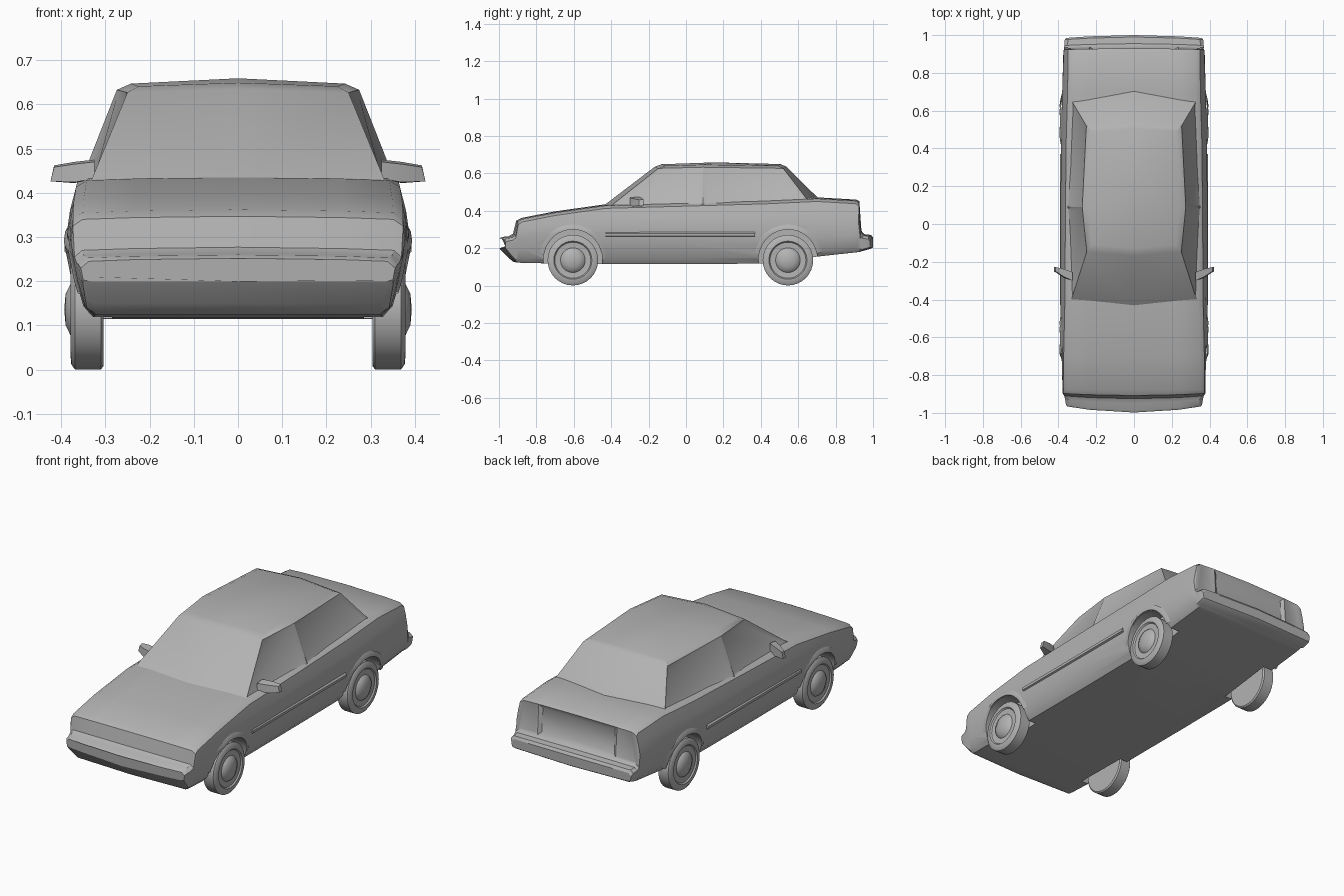
import bpy, bmesh, math
from mathutils import Matrix

if "Cube" in bpy.data.objects:
    bpy.data.objects.remove(bpy.data.objects["Cube"])

# One plain grey for the whole car
GREY = (0.45, 0.45, 0.45, 1)
grey = bpy.data.materials.new("plain grey")
grey.use_nodes = True
grey.diffuse_color = GREY
grey.node_tree.nodes["Principled BSDF"].inputs["Base Color"].default_value = GREY


def finish(name, bm, angle=32):
    bmesh.ops.remove_doubles(bm, verts=bm.verts, dist=0.0001)
    bmesh.ops.recalc_face_normals(bm, faces=bm.faces)
    mesh = bpy.data.meshes.new(name)
    bm.to_mesh(mesh)
    bm.free()
    mesh.materials.append(grey)
    ob = bpy.data.objects.new(name, mesh)
    bpy.context.collection.objects.link(ob)
    smooth(ob, angle)
    return ob


def smooth(ob, angle):
    bpy.ops.object.select_all(action="DESELECT")
    ob.select_set(True)
    bpy.context.view_layer.objects.active = ob
    bpy.ops.object.shade_smooth_by_angle(angle=math.radians(angle))


def loft(bm, rings, closed=True):
    rows = [[bm.verts.new(p) for p in ring] for ring in rings]
    for a, b in zip(rows, rows[1:]):
        n = len(a)
        for i in range(n if closed else n - 1):
            j = (i + 1) % n
            bm.faces.new((a[i], a[j], b[j], b[i]))
    return rows


def mirror_x(bm):
    geom = bm.verts[:] + bm.edges[:] + bm.faces[:]
    copy = bmesh.ops.duplicate(bm, geom=geom)["geom"]
    verts = [v for v in copy if isinstance(v, bmesh.types.BMVert)]
    bmesh.ops.scale(bm, vec=(-1, 1, 1), verts=verts)


# Half width of the body side at each height
SIDE = [(0.11, 0.345), (0.2, 0.372), (0.29, 0.39), (0.36, 0.38), (0.43, 0.362), (0.48, 0.345)]


def half_width(z):
    for (z0, w0), (z1, w1) in zip(SIDE, SIDE[1:]):
        if z <= z1:
            return w0 + (w1 - w0) * (z - z0) / (z1 - z0)
    return SIDE[-1][1]


def section(y, low, top, scale):
    edge = top - 0.015
    pts = [(0, low), (scale * half_width(low) - 0.015, low)]
    for f in (0.1, 0.35, 0.6, 0.82, 1):
        z = low + (edge - low) * f
        pts.append((scale * half_width(z), z))
    pts += [(scale * half_width(top) - 0.02, top), (0.235, top + 0.004), (0, top + 0.007)]
    bow = 0.25 * max(0, -0.87 - y) - 0.12 * max(0, y - 0.88)
    ring = [(x, y + bow * (x / 0.35) ** 2, z) for x, z in pts]
    return ring + [(-x, yy, z) for x, yy, z in ring[-2:0:-1]]


# Lower body: y, underside height, top height, width scale
STATIONS = [
    (-0.998, 0.2, 0.245, 0.94), (-0.985, 0.185, 0.253, 0.95), (-0.95, 0.15, 0.257, 0.96),
    (-0.925, 0.128, 0.27, 0.965), (-0.908, 0.124, 0.34, 0.97), (-0.88, 0.122, 0.355, 0.975),
    (-0.7, 0.118, 0.39, 0.99), (-0.43, 0.115, 0.428, 1), (0, 0.115, 0.44, 1),
    (0.42, 0.118, 0.452, 1), (0.7, 0.155, 0.465, 0.99), (0.91, 0.178, 0.453, 0.97),
    (0.93, 0.18, 0.442, 0.965), (0.942, 0.185, 0.28, 0.965), (0.955, 0.188, 0.268, 0.965),
    (0.99, 0.198, 0.264, 0.96), (1.0, 0.205, 0.25, 0.95)]
bm = bmesh.new()
rows = loft(bm, [section(*s) for s in STATIONS])
bm.faces.new(rows[0])
bm.faces.new(rows[-1])
bmesh.ops.recalc_face_normals(bm, faces=bm.faces)

# Sunken number plate panel and tail lamps
tail = [f for f in bm.faces if f.normal.y > 0.9 and f.calc_center_median().z > 0.3]
plate = [f for f in tail if abs(f.calc_center_median().x) < 0.2]
lamps = [f for f in tail if 0.2 < abs(f.calc_center_median().x) < 0.33]
bmesh.ops.inset_region(bm, faces=plate, thickness=0.025, depth=-0.012)
bmesh.ops.inset_individual(bm, faces=lamps, thickness=0.015, depth=-0.004)
body = finish("body", bm)

# Wheel wells cut into the body
WHEELS_Y = (-0.605, 0.545)
for y in WHEELS_Y:
    for side in (-1, 1):
        bm = bmesh.new()
        bmesh.ops.create_cone(bm, cap_ends=True, segments=40, radius1=0.157, radius2=0.157, depth=0.3,
                              matrix=Matrix.Translation((side * 0.435, y, 0.145))
                              @ Matrix.Rotation(math.pi / 2, 4, "Y"))
        cutter = finish("wheel_well_cutter", bm)
        cutter.hide_render = True
        mod = body.modifiers.new("wheel well", "BOOLEAN")
        mod.object = cutter
        mod.solver = "EXACT"
        bpy.context.view_layer.objects.active = body
        bpy.ops.object.modifier_apply(modifier=mod.name)
        bpy.data.objects.remove(cutter)
smooth(body, 32)

# Cabin: half outlines from front centre to rear centre, at three heights
LEVELS = [
    [(0, -0.45, 0.42), (0.335, -0.41, 0.42), (0.354, 0.09, 0.43), (0.335, 0.66, 0.445), (0, 0.725, 0.45)],
    [(0, -0.168, 0.635), (0.25, -0.148, 0.627), (0.274, 0.09, 0.633), (0.252, 0.52, 0.627), (0, 0.535, 0.637)],
    [(0, -0.13, 0.649), (0.225, -0.11, 0.641), (0.242, 0.09, 0.647), (0.222, 0.49, 0.641), (0, 0.505, 0.65)]]
bm = bmesh.new()
rows = loft(bm, LEVELS, closed=False)
crown = bm.verts.new((0, 0.15, 0.659))
a, b, c, d, e = rows[2]
bm.faces.new((a, b, c, crown))
bm.faces.new((crown, c, d, e))
mirror_x(bm)
bmesh.ops.remove_doubles(bm, verts=bm.verts, dist=0.0001)
bmesh.ops.recalc_face_normals(bm, faces=bm.faces)
windows = [f for f in bm.faces if abs(f.normal.x) > 0.8 and f.calc_area() > 0.03]
bmesh.ops.inset_individual(bm, faces=windows, thickness=0.028, depth=-0.006)
finish("cabin", bm, 28)

# Wheels: lathed tyre with a domed hub, given as radius and x
TYRE = [(0, 0.393), (0.035, 0.39), (0.06, 0.378), (0.066, 0.37), (0.096, 0.372), (0.102, 0.379),
        (0.124, 0.377), (0.135, 0.369), (0.135, 0.31), (0.128, 0.304), (0, 0.304)]
for y, place in zip(WHEELS_Y, ("front", "rear")):
    for side, hand in ((1, "left"), (-1, "right")):
        bm = bmesh.new()
        loft(bm, [[(side * x, y + r * math.cos(t), 0.136 + r * math.sin(t))
                   for t in (math.tau * k / 32 for k in range(32))] for r, x in TYRE])
        bmesh.ops.dissolve_degenerate(bm, edges=bm.edges, dist=0.0001)
        finish(f"{place}_{hand}_wheel", bm, 35)

# Raised lips around the upper wheel arches
bm = bmesh.new()
for y in WHEELS_Y:
    rings = []
    for k in range(17):
        t = math.radians(10 + 10 * k)
        ring = []
        for r, out in ((0.155, 0), (0.155, 0.006), (0.168, 0.006), (0.182, 0)):
            z = 0.145 + r * math.sin(t)
            yy = y + r * math.cos(t)
            ring.append((half_width(z) * (0.985 if yy < -0.7 else 1) + out - 0.002, yy, z))
        rings.append(ring)
    loft(bm, rings)
mirror_x(bm)
finish("wheel_arch_lips", bm)

# Rubbing strips along the doors
bm = bmesh.new()
strip = [(0.382, 0.262), (0.392, 0.266), (0.393, 0.28), (0.384, 0.288)]
ends = loft(bm, [[(x, y, z) for x, z in strip] for y in (-0.43, 0.37)])
for ring in ends:
    bm.faces.new(ring)
mirror_x(bm)
finish("door_strips", bm)

# Door mirrors: a thin swept housing
bm = bmesh.new()
ends = loft(bm, [
    [(0.325, -0.3, 0.432), (0.325, -0.255, 0.432), (0.325, -0.255, 0.475), (0.325, -0.3, 0.47)],
    [(0.37, -0.285, 0.424), (0.37, -0.238, 0.422), (0.37, -0.238, 0.47), (0.37, -0.28, 0.465)],
    [(0.424, -0.25, 0.426), (0.424, -0.228, 0.426), (0.416, -0.228, 0.462), (0.416, -0.25, 0.458)]])
bm.faces.new(ends[0])
bm.faces.new(ends[-1])
mirror_x(bm)
finish("door_mirrors", bm)
